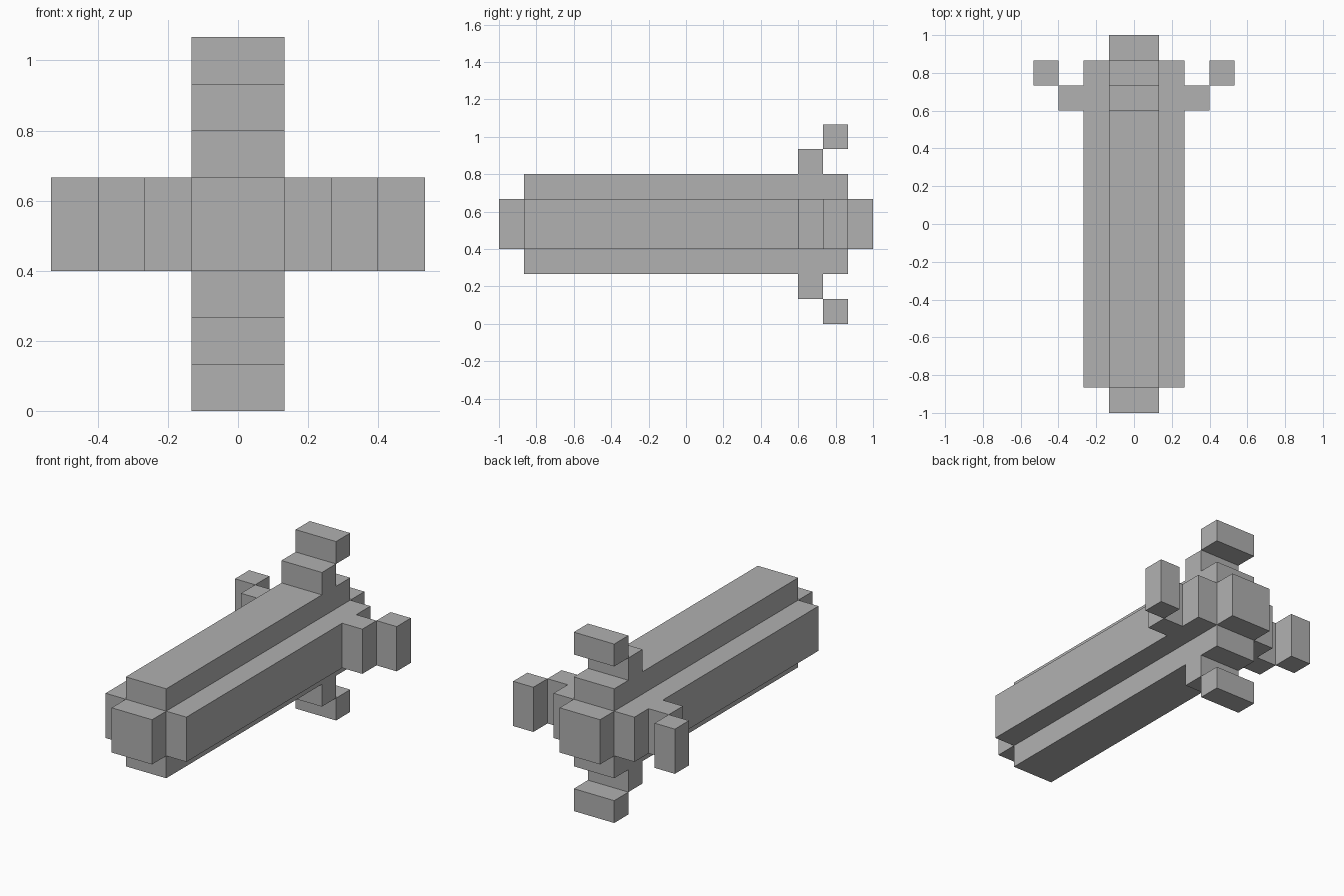
import bpy
import bmesh
from math import pi
from mathutils import Matrix, Vector

U = 2 / 15                       # one block unit
CENTRE = Vector((0, 0, 4 * U))   # long axis of the body

cube = bpy.data.objects.get("Cube")
if cube:
    bpy.data.objects.remove(cube, do_unlink=True)

grey = bpy.data.materials.new("plain grey")
grey.use_nodes = True
colour = (0.44, 0.44, 0.44, 1)
grey.diffuse_color = colour
grey.node_tree.nodes["Principled BSDF"].inputs["Base Color"].default_value = colour


def finish(name, bm):
    """Turn a bmesh in block units into an object on the long axis."""
    bmesh.ops.recalc_face_normals(bm, faces=bm.faces[:])
    mesh = bpy.data.meshes.new(name)
    bm.to_mesh(mesh)
    bm.free()
    mesh.transform(Matrix.Translation(CENTRE) @ Matrix.Scale(U, 4))
    mesh.materials.append(grey)
    obj = bpy.data.objects.new(name, mesh)
    bpy.context.collection.objects.link(obj)


def block(name, low, high, turn=0):
    """Box between two corners, turned about the long axis."""
    low, high = Vector(low), Vector(high)
    bm = bmesh.new()
    bmesh.ops.create_cube(bm, size=1)
    bmesh.ops.scale(bm, vec=high - low, verts=bm.verts)
    bmesh.ops.translate(bm, vec=(low + high) / 2, verts=bm.verts)
    bmesh.ops.rotate(bm, cent=(0, 0, 0), matrix=Matrix.Rotation(turn, 3, "Y"), verts=bm.verts)
    finish(name, bm)


# Body: plus-shaped section extruded along y
corner = [(2, -1), (2, 1), (1, 1)]
section = []
for _ in range(4):
    section += corner
    corner = [(-z, x) for x, z in corner]
bm = bmesh.new()
face = bm.faces.new([bm.verts.new((x, -6.5, z)) for x, z in section])
result = bmesh.ops.extrude_face_region(bm, geom=[face])
moved = [v for v in result["geom"] if isinstance(v, bmesh.types.BMVert)]
bmesh.ops.translate(bm, vec=(0, 13, 0), verts=moved)
finish("body", bm)

# Nose and tail caps
block("nose", (-1, -7.5, -1), (1, -6.5, 1))
block("tail", (-1, 6.5, -1), (1, 7.5, 1))

# Four stepped fins around the rear
for i, side in enumerate(("top", "left", "bottom", "right")):
    turn = i * pi / 2
    block(side + "_fin_root", (-1, 4.5, 2), (1, 5.5, 3), turn)
    block(side + "_fin_tip", (-1, 5.5, 3), (1, 6.5, 4), turn)
